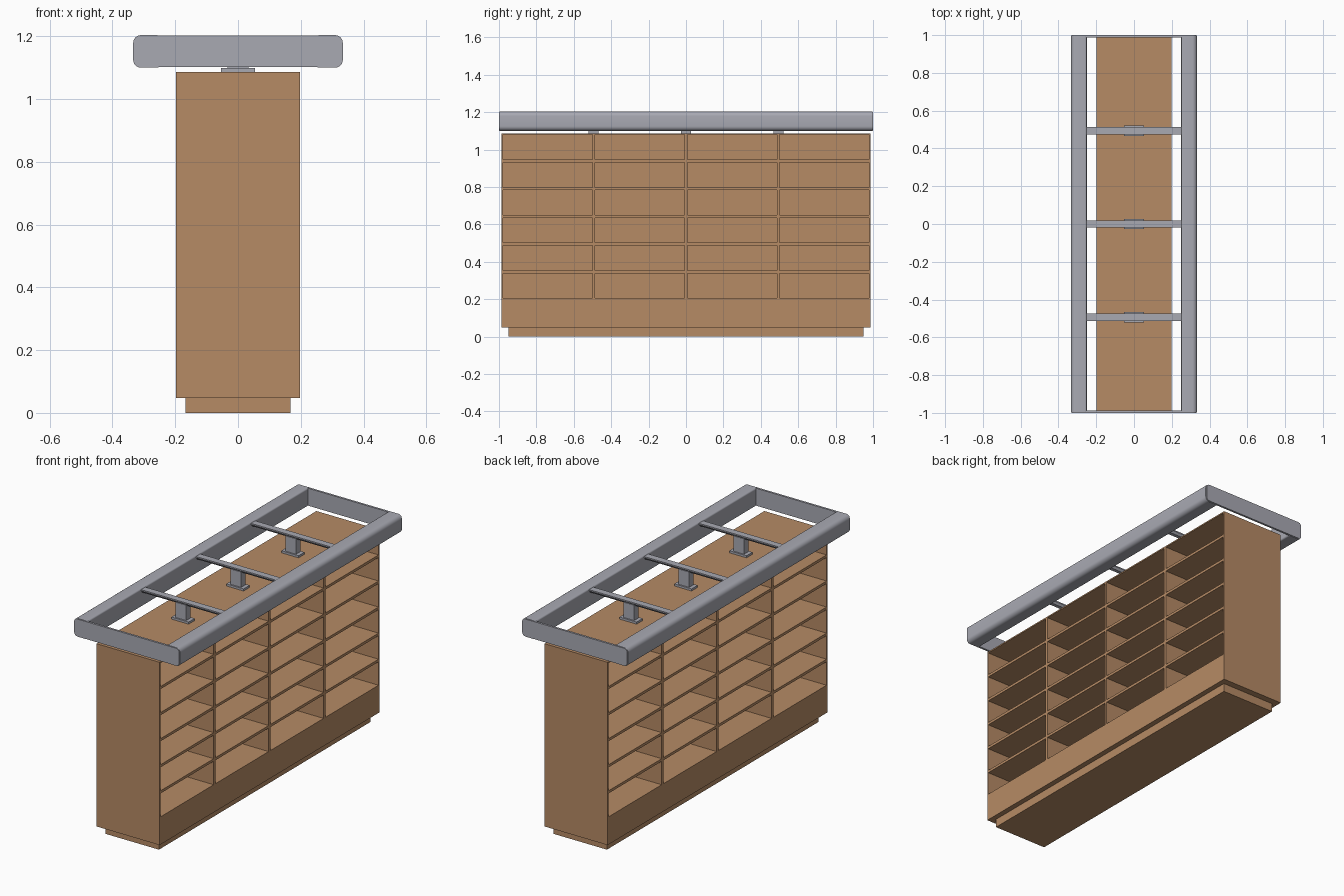
import bpy, bmesh, math

if "Cube" in bpy.data.objects:
    bpy.data.objects.remove(bpy.data.objects["Cube"])


def material(name, rgb):
    m = bpy.data.materials.new(name)
    m.diffuse_color = (*rgb, 1)
    m.use_nodes = True
    m.node_tree.nodes["Principled BSDF"].inputs["Base Color"].default_value = m.diffuse_color
    return m


WOOD = material("warm wood", (0.468, 0.257, 0.130))
METAL = material("grey metal", (0.395, 0.40, 0.45))


def finish(name, bm, mat, smooth=False):
    bmesh.ops.recalc_face_normals(bm, faces=bm.faces)
    me = bpy.data.meshes.new(name)
    bm.to_mesh(me)
    bm.free()
    me.materials.append(mat)
    ob = bpy.data.objects.new(name, me)
    bpy.context.collection.objects.link(ob)
    if smooth:
        bpy.ops.object.select_all(action='DESELECT')
        ob.select_set(True)
        bpy.context.view_layer.objects.active = ob
        bpy.ops.object.shade_smooth_by_angle(angle=math.radians(35))
    return ob


def box(name, x0, x1, y0, y1, z0, z1, mat):
    bm = bmesh.new()
    bmesh.ops.create_cube(bm, size=1)
    for v in bm.verts:
        v.co.x = x1 if v.co.x > 0 else x0
        v.co.y = y1 if v.co.y > 0 else y0
        v.co.z = z1 if v.co.z > 0 else z0
    return finish(name, bm, mat)


def prism(name, profile, axis, a, b, mat, smooth=False):
    """Extrude a closed (u, z) profile along 'x' or 'y' from a to b."""
    bm = bmesh.new()
    place = (lambda u, z, t: (t, u, z)) if axis == 'x' else (lambda u, z, t: (u, t, z))
    rings = [[bm.verts.new(place(u, z, t)) for u, z in profile] for t in (a, b)]
    n = len(profile)
    for i in range(n):
        j = (i + 1) % n
        bm.faces.new((rings[0][i], rings[0][j], rings[1][j], rings[1][i]))
    for r in rings:
        bm.faces.new(r)
    return finish(name, bm, mat, smooth)


def rounded(u0, u1, z0, z1, r_left, r_right, n=6):
    """Rectangle outline with separate corner radii on its left and right."""
    pts = []
    for cu, cz, r, start in ((u1 - r_right, z1 - r_right, r_right, 0),
                             (u0 + r_left, z1 - r_left, r_left, 90),
                             (u0 + r_left, z0 + r_left, r_left, 180),
                             (u1 - r_right, z0 + r_right, r_right, 270)):
        for k in range(n + 1):
            a = math.radians(start + 90 * k / n)
            pts.append((cu + r * math.cos(a), cz + r * math.sin(a)))
    return pts


# Cabinet carcass
HX, HY, TOP, T = 0.198, 0.987, 1.087, 0.0075
CORE = 0.03  # half thickness of the core between the two sides
Z0, BASE = 0.198, 0.048
box("plinth", -0.168, 0.168, -0.95, 0.95, 0, BASE, WOOD)
box("cabinet_base", -HX, HX, -HY, HY, BASE, Z0 + T, WOOD)
box("cabinet_top", -HX, HX, -HY, HY, TOP - T, TOP, WOOD)
box("centre_panel", -CORE, CORE, -HY + T, HY - T, Z0 + T, TOP - T, WOOD)
for s in (-1, 1):
    y0, y1 = sorted((s * HY, s * (HY - T)))
    box("end_panel", -HX, HX, y0, y1, Z0 + T, TOP - T, WOOD)

# Dividers and shelves: four bays of six cells on both sides
bay, row = 2 * HY / 4, (TOP - Z0) / 6
for s in (-1, 1):
    x0, x1 = sorted((s * CORE, s * HX))
    for i in range(4):
        y = -HY + i * bay
        if i:
            box("divider", x0, x1, y - T, y + T, Z0 + T, TOP - T, WOOD)
        for k in range(1, 6):
            z = Z0 + k * row
            box("shelf", x0, x1, y + T, y + bay - T, z - T, z + T, WOOD)

# Long handrails with rounded outer edges
prism("right_rail", rounded(0.250, 0.334, 1.10, 1.204, 0.009, 0.025),
      'y', -0.996, 0.996, METAL, True)
prism("left_rail", rounded(-0.334, -0.250, 1.10, 1.204, 0.025, 0.009),
      'y', -0.996, 0.996, METAL, True)

# End plates closing the rail frame
for s in (-1, 1):
    a, b = sorted((s * 0.988, s * 1.0))
    prism("end_plate", rounded(-0.330, 0.330, 1.103, 1.202, 0.020, 0.020),
          'y', a, b, METAL, True)

# Crossbars with posts and foot plates
for y in (-bay, 0, bay):
    bar = [(y - 0.019, 1.199), (y - 0.019, 1.192), (y - 0.010, 1.180),
           (y + 0.010, 1.180), (y + 0.019, 1.192), (y + 0.019, 1.199)]
    prism("crossbar", bar, 'x', -0.262, 0.262, METAL)
    box("post", -0.033, 0.033, y - 0.019, y + 0.019, 1.098, 1.186, METAL)
    box("foot_plate", -0.054, 0.054, y - 0.027, y + 0.027, TOP, 1.099, METAL)
